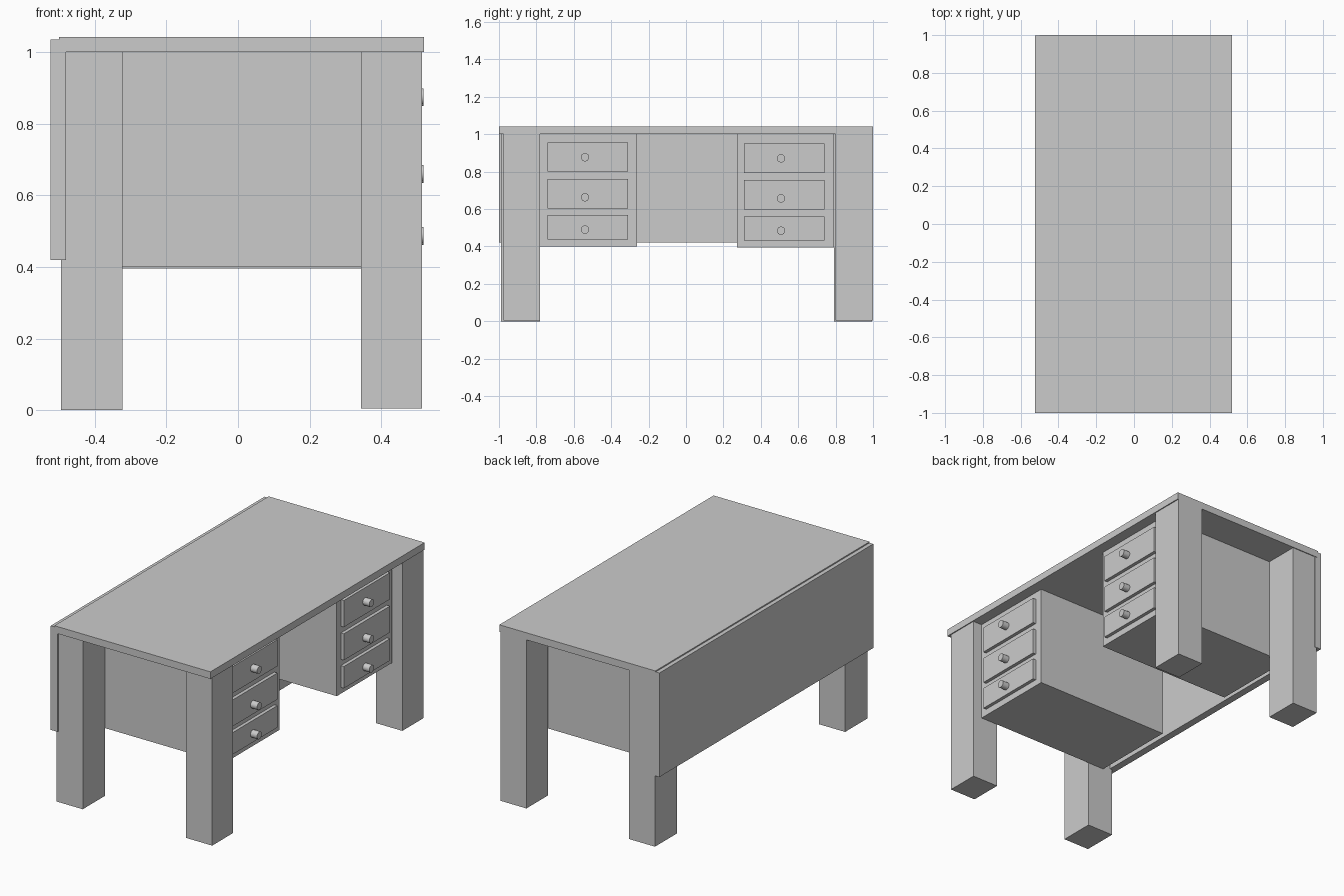
import bpy
import math

if "Cube" in bpy.data.objects:
    bpy.data.objects.remove(bpy.data.objects["Cube"])


def box(name, x, y, z):
    """Box from (min, max) ranges on each axis."""
    bpy.ops.mesh.primitive_cube_add(size=1)
    ob = bpy.context.object
    ob.name = name
    ob.location = [(a + b) / 2 for a, b in (x, y, z)]
    ob.scale = [b - a for a, b in (x, y, z)]
    bpy.ops.object.transform_apply(location=False, rotation=False, scale=True)
    return ob


def knob(name, y, z, x0=0.47, x1=0.518):
    """Round pull pointing along +x."""
    bpy.ops.mesh.primitive_cylinder_add(
        vertices=32, radius=0.022, depth=x1 - x0,
        location=((x0 + x1) / 2, y, z), rotation=(0, math.pi / 2, 0))
    bpy.context.object.name = name
    bpy.ops.object.shade_smooth_by_angle(angle=math.radians(40))


# Table top and hanging modesty panel
box("table_top", (-0.50, 0.52), (-1.0, 1.0), (1.0, 1.042))
box("back_panel", (-0.524, -0.48), (-1.0, 0.997), (0.42, 1.035))

# Four square legs
front_x, back_x = (0.343, 0.514), (-0.494, -0.323)
box("leg_drawer_side_left", front_x, (-0.975, -0.78), (0.004, 1.0))
box("leg_drawer_side_right", front_x, (0.80, 1.0), (0.004, 1.0))
box("leg_panel_side_left", back_x, (-0.988, -0.78), (0.0, 1.0))
box("leg_panel_side_right", back_x, (0.79, 0.995), (0.0, 1.0))

# Two pedestals, each with three raised drawer fronts and knobs
drawers = [(0.438, 0.567, 0.49), (0.604, 0.76, 0.663), (0.80, 0.957, 0.877)]
pedestals = [
    ("left", (-0.78, -0.263), (-0.74, -0.31), -0.54, 0.40, 0.0),
    ("right", (0.272, 0.79), (0.31, 0.74), 0.508, 0.395, -0.006),
]
for side, body_y, drawer_y, knob_y, bottom, dz in pedestals:
    box(f"pedestal_{side}", (-0.43, 0.455), body_y, (bottom, 1.0))
    for i, (z0, z1, kz) in enumerate(drawers, 1):
        box(f"drawer_front_{side}_{i}", (0.44, 0.475), drawer_y, (z0 + dz, z1 + dz))
        knob(f"drawer_knob_{side}_{i}", knob_y, kz + dz)
